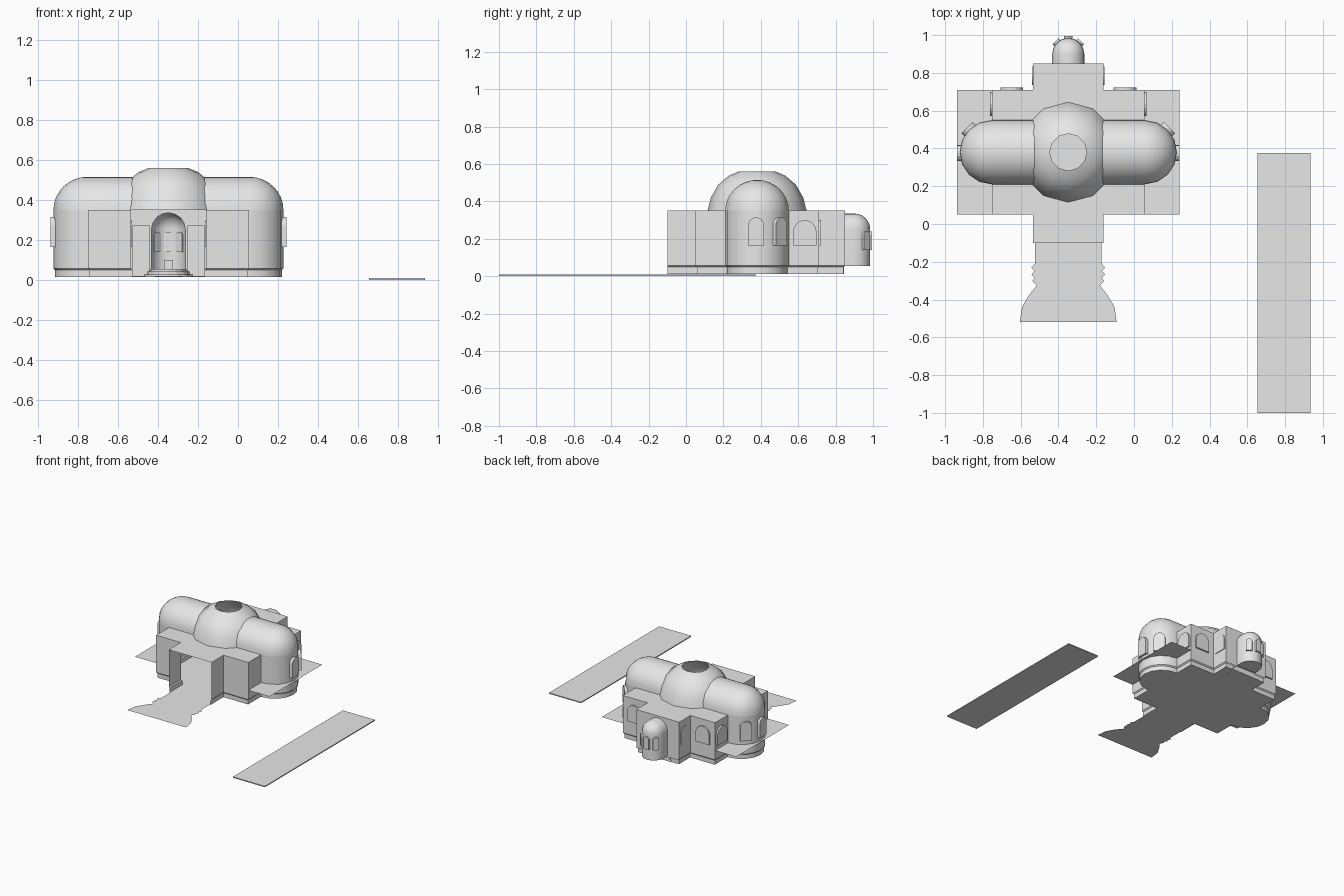
import bpy, bmesh, math
from math import cos, sin, pi, radians
from mathutils import Matrix

cube = bpy.data.objects.get("Cube")
if cube:
    bpy.data.objects.remove(cube, do_unlink=True)

CX, CY = -0.348, 0.38            # centre of the main dome
BASE, LEDGE, EAVES = 0.013, 0.048, 0.35

stone = bpy.data.materials.new("pale grey stone")
stone.use_nodes = True
stone.diffuse_color = (0.8, 0.8, 0.8, 1)
stone.node_tree.nodes["Principled BSDF"].inputs["Base Color"].default_value = (0.8, 0.8, 0.8, 1)


def finish(name, bm, smooth=False, recalc=True):
    if recalc:
        bmesh.ops.recalc_face_normals(bm, faces=bm.faces)
    me = bpy.data.meshes.new(name)
    bm.to_mesh(me)
    bm.free()
    ob = bpy.data.objects.new(name, me)
    me.materials.append(stone)
    bpy.context.collection.objects.link(ob)
    if smooth:
        bpy.ops.object.select_all(action='DESELECT')
        ob.select_set(True)
        bpy.context.view_layer.objects.active = ob
        bpy.ops.object.shade_smooth_by_angle(angle=radians(35))
    return ob


def sweep(name, rows, smooth=True):
    """Skin a stack of point rows into a sheet."""
    bm = bmesh.new()
    grid = [[bm.verts.new(p) for p in row] for row in rows]
    for lo, hi in zip(grid, grid[1:]):
        for i in range(len(lo) - 1):
            bm.faces.new((lo[i], lo[i + 1], hi[i + 1], hi[i]))
    bmesh.ops.remove_doubles(bm, verts=bm.verts, dist=1e-5)
    return finish(name, bm, smooth)


def flat(name, pts, thick=0):
    """Polygon sheet, or a slab when given a thickness."""
    bm = bmesh.new()
    face = bm.faces.new([bm.verts.new(p) for p in pts])
    if thick:
        up = bmesh.ops.extrude_face_region(bm, geom=[face])["geom"]
        bmesh.ops.translate(bm, vec=(0, 0, thick),
                            verts=[v for v in up if isinstance(v, bmesh.types.BMVert)])
    return finish(name, bm, recalc=bool(thick))


def rect(name, x0, x1, y0, y1, z, thick=0):
    return flat(name, [(x0, y0, z), (x1, y0, z), (x1, y1, z), (x0, y1, z)], thick)


def ring(r, z, n=12):
    return [(CX + r * cos(2 * pi * i / n), CY + r * sin(2 * pi * i / n), z) for i in range(n + 1)]


def bay(r, z, start, centre, turn, origin, n=8):
    """Plan row of a round-ended bay reaching out in the direction turn."""
    arc = [-pi / 2 + pi * i / n for i in range(n + 1)]
    pts = [(start, -r)] + [(centre + r * cos(a), r * sin(a)) for a in arc] + [(start, r)]
    return [(origin[0] + x * cos(turn) - y * sin(turn),
             origin[1] + x * sin(turn) + y * cos(turn), z) for x, y in pts]


def half_plan(side, d, z):
    """One side of the cross plan, from porch to back arm, inset by d."""
    a, b = 0.1875 - d, 0.403 - d
    plan = [(a, -0.1), (a, 0.05 + d), (b, 0.05 + d), (b, 0.71 - d), (a, 0.71 - d), (a, 0.85 - d)]
    return [(CX + side * x, y, z) for x, y in plan]


def cross(d, z):
    return half_plan(1, d, z) + half_plan(-1, d, z)[::-1]


def window(name, x, y, angle, w, z0, z1, depth=0.024):
    """Arched panel straddling a wall and facing along angle."""
    r, n = w / 2, 8
    spring = z1 - r
    shape = [(-r, z0), (r, z0)] + [(r * cos(pi * i / n), spring + r * sin(pi * i / n)) for i in range(n + 1)]
    bm = bmesh.new()
    face = bm.faces.new([bm.verts.new((-depth / 2, u, v)) for u, v in shape])
    out = bmesh.ops.extrude_face_region(bm, geom=[face])["geom"]
    bmesh.ops.translate(bm, vec=(depth, 0, 0),
                        verts=[v for v in out if isinstance(v, bmesh.types.BMVert)])
    bm.transform(Matrix.Translation((x, y, 0)) @ Matrix.Rotation(angle, 4, 'Z'))
    return finish(name, bm)


# Cross-shaped walls standing on a recessed plinth, with the floor
for side, tag in ((1, "left"), (-1, "right")):
    sweep(tag + "_walls", [half_plan(side, 0.008, BASE), half_plan(side, 0.008, LEDGE),
                           half_plan(side, 0, LEDGE + 0.008), half_plan(side, 0, EAVES)], False)
flat("floor", cross(0.008, BASE + 0.002))

# Back wall with an arched opening into the apse
w, r = 0.1875, 0.085
arch = [(r * cos(pi * i / 8), 0.25 + r * sin(pi * i / 8)) for i in range(9)]
outline = [(-w, LEDGE), (-w, EAVES), (w, EAVES), (w, LEDGE), (r, LEDGE)] + arch + [(-r, LEDGE)]
flat("back_wall", [(CX + x, 0.85, z) for x, z in outline])
flat("back_plinth", [(CX + x, 0.842, z) for x, z in
                     ((0.18, BASE), (-0.18, BASE), (-0.18, LEDGE), (0.18, LEDGE))])

# Flat roof, open beneath the dome
bm = bmesh.new()
for loop in (cross(0, EAVES), ring(0.262, EAVES)[:-1]):
    vs = [bm.verts.new(p) for p in loop]
    for i, v in enumerate(vs):
        bm.edges.new((v, vs[i - 1]))
bmesh.ops.triangle_fill(bm, use_beauty=True, edges=bm.edges[:], normal=(0, 0, 1))
finish("roof", bm, recalc=False)

# Main dome with an open oculus
dome = [(0.265, 0), (0.247, 0.07), (0.207, 0.14), (0.15, 0.188), (0.098, 0.21)]
sweep("dome", [ring(rad, EAVES + h) for rad, h in dome])

# Round-ended wings: wall below, barrel vault with a domed end above
R, END = 0.17, 0.405
vault = [(R * cos(pi * i / 16), EAVES + R * 0.97 * sin(pi * i / 16)) for i in range(9)]
for turn, tag in ((0, "left"), (pi, "right")):
    o = (CX, CY)
    wall = [(R - 0.008, BASE), (R - 0.008, LEDGE), (R, LEDGE + 0.008), (R, EAVES)]
    sweep(tag + "_wing_wall", [bay(q, z, 0.39, END, turn, o) for q, z in wall])
    sweep(tag + "_wing_vault", [bay(q, z, 0.18, END, turn, o) for q, z in vault])
    flat(tag + "_wing_floor", bay(R - 0.008, BASE, 0.39, END, turn, o))

# Apse at the back
o, AC = (CX, 0.85), 0.05
half = [(r * cos(pi * i / 12), 0.25 + r * sin(pi * i / 12)) for i in range(7)]
sweep("apse", [bay(q, z, 0, AC, pi / 2, o) for q, z in [(r, 0.055)] + half])
flat("apse_floor", bay(r, 0.055, 0, AC, pi / 2, o))
for deg in (45, 90, 135):
    a = radians(deg)
    window("apse_window", CX + r * cos(a), 0.85 + AC + r * sin(a), a, 0.045, 0.14, 0.24, 0.02)

# Arched windows on both sides
for s, tag in ((1, "left"), (-1, "right")):
    face = 0 if s > 0 else pi
    diag = pi / 2 - s * pi / 4
    k = R * cos(pi / 4)
    window(tag + "_core_side_window", CX + s * 0.403, 0.635, face, 0.125, 0.165, 0.30)
    window(tag + "_core_back_window", CX + s * 0.3, 0.71, pi / 2, 0.12, 0.165, 0.30)
    window(tag + "_arm_window", CX + s * 0.1875, 0.785, face, 0.1, 0.165, 0.30, 0.01)
    window(tag + "_wing_end_window", CX + s * (END + R), CY - 0.005, face, 0.085, 0.165, 0.315, 0.03)
    window(tag + "_wing_diagonal_window", CX + s * (END + k), CY + k, diag, 0.085, 0.165, 0.315, 0.03)

# Flat terraces around the wings
rect("left_terrace", 0.055, 0.24, 0.05, 0.71, 0.13)
rect("right_terrace", -0.936, -0.751, 0.05, 0.71, 0.13)

# Interior: floor medallion, sanctuary steps, screen and altar
flat("floor_medallion", ring(0.07, BASE + 0.003, 24)[:-1], 0.002)
for i in range(3):
    flat("sanctuary_step", bay(0.12 - i * 0.015, BASE + 0.014 * i, 0, 0.03, -pi / 2, (CX, 0.845)), 0.014)
for s in (-1, 1):
    rect("screen_panel", CX + s * 0.1375 - 0.0425, CX + s * 0.1375 + 0.0425, 0.82, 0.83, 0.016, 0.255)
rect("altar", CX - 0.022, CX + 0.022, 0.85, 0.88, 0.055, 0.045)

# Entrance path with notched edges and a flared end
edge = [(0.175, -0.1), (0.175, -0.21), (0.195, -0.23), (0.178, -0.25), (0.195, -0.268),
        (0.178, -0.285), (0.19, -0.302), (0.167, -0.325), (0.21, -0.38), (0.245, -0.44), (0.256, -0.52)]
flat("entrance_path", [(CX - x, y, BASE + 0.002) for x, y in edge] +
     [(CX + x, y, BASE + 0.002) for x, y in reversed(edge)])

# Separate paved strip
rect("paved_strip", 0.655, 0.935, -1, 0.375, 0, 0.008)
